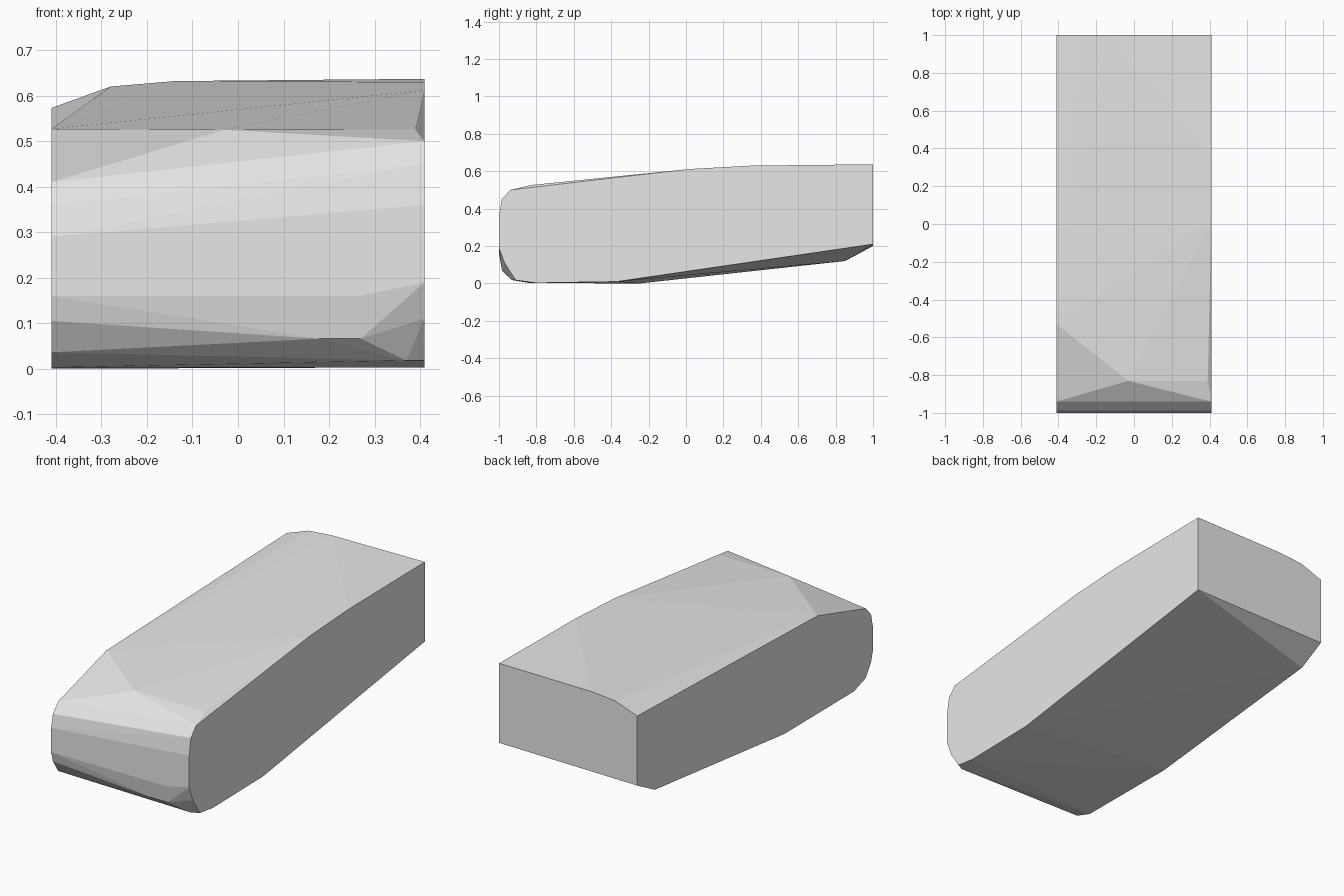
import bpy
import bmesh

default_cube = bpy.data.objects.get("Cube")
if default_cube:
    bpy.data.objects.remove(default_cube, do_unlink=True)


def flat_material(name, colour):
    material = bpy.data.materials.new(name)
    material.use_nodes = True
    material.diffuse_color = colour
    shader = next(n for n in material.node_tree.nodes if n.type == "BSDF_PRINCIPLED")
    shader.inputs["Base Color"].default_value = colour
    return material


def convex_block(name, points, material):
    """Wrap a faceted convex skin tightly around the given outline points."""
    bm = bmesh.new()
    for point in points:
        bm.verts.new(point)
    hull = bmesh.ops.convex_hull(bm, input=bm.verts[:])
    unused = {g for g in hull["geom_interior"] + hull["geom_unused"]
              if isinstance(g, bmesh.types.BMVert)}
    bmesh.ops.delete(bm, geom=list(unused), context="VERTS")
    # Merge the triangles of each flat facet
    bmesh.ops.dissolve_limit(bm, angle_limit=0.005, verts=bm.verts[:], edges=bm.edges[:])
    bmesh.ops.recalc_face_normals(bm, faces=bm.faces[:])
    mesh = bpy.data.meshes.new(name)
    bm.to_mesh(mesh)
    bm.free()
    mesh.materials.append(material)
    block = bpy.data.objects.new(name, mesh)
    bpy.context.collection.objects.link(block)
    return block


HALF_WIDTH = 0.41

# Side outlines as (y, z), running from the top of the nose round to the back
left_outline = [
    (-0.94, 0.5), (-0.985, 0.45), (-1, 0.36), (-1, 0.19), (-0.97, 0.11),
    (-0.91, 0.018), (-0.8, 0.003), (-0.37, 0.01), (1, 0.21),
    (1, 0.637), (0.35, 0.63), (0.02, 0.612),
]
right_outline = [
    (-0.53, 0.527), (-0.94, 0.41), (-0.985, 0.36), (-1, 0.29), (-1, 0.16),
    (-0.985, 0.105), (-0.94, 0.036), (-0.84, 0.003), (-0.25, 0),
    (0.85, 0.12), (1, 0.2), (1, 0.573),
]

# Corners of the facets between the two sides
top_corners = [(-0.03, -0.83, 0.525), (0.39, -0.83, 0.526),
               (-0.28, 1, 0.62), (-0.14, 1, 0.632)]
nose_corners = [(0.27, -1, 0.16), (0.27, -0.983, 0.066),
                (0.18, -0.983, 0.066), (0.37, -0.93, 0.018)]

points = [(HALF_WIDTH, y, z) for y, z in left_outline]
points += [(-HALF_WIDTH, y, z) for y, z in right_outline]
points += top_corners + nose_corners

grey = flat_material("plain grey", (0.8, 0.8, 0.8, 1))
convex_block("faceted_block", points, grey)
